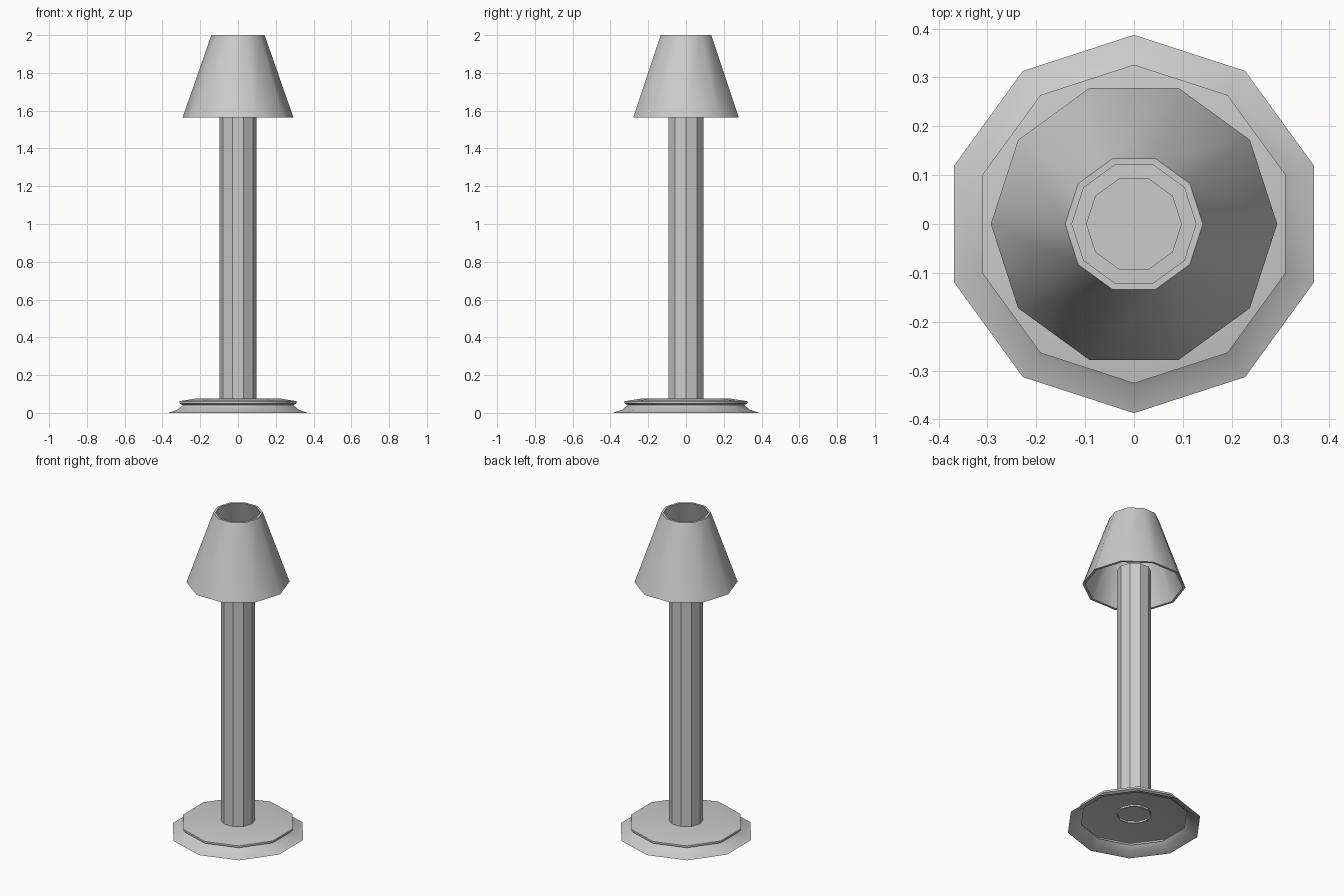
import bpy, bmesh, math

if "Cube" in bpy.data.objects:
    bpy.data.objects.remove(bpy.data.objects["Cube"])


def lathe(name, profile, start, closed=False, cap_end=False, smooth=None, sides=10):
    """Revolve (radius, z) points into a ten-sided surface around z."""
    bm = bmesh.new()
    rings = []
    for r, z in profile:
        angles = [start + i * math.tau / sides for i in range(sides)]
        rings.append([bm.verts.new((r * math.cos(a), r * math.sin(a), z)) for a in angles])
    pairs = list(zip(rings, rings[1:]))
    if closed:
        pairs.append((rings[-1], rings[0]))
    for low, high in pairs:
        for i in range(sides):
            j = (i + 1) % sides
            bm.faces.new((low[i], low[j], high[j], high[i]))
    if cap_end:
        bm.faces.new(rings[-1])
    mesh = bpy.data.meshes.new(name)
    bm.to_mesh(mesh)
    bm.free()
    obj = bpy.data.objects.new(name, mesh)
    bpy.context.collection.objects.link(obj)
    if smooth:
        bpy.ops.object.select_all(action='DESELECT')
        obj.select_set(True)
        bpy.context.view_layer.objects.active = obj
        bpy.ops.object.shade_smooth_by_angle(angle=math.radians(smooth))
    return obj


# Stepped base: thin shell, open underneath, corner towards the front
lathe("base", [(0.387, 0), (0.335, 0.018), (0.308, 0.042), (0.326, 0.05),
               (0.326, 0.062), (0.24, 0.075)],
      math.pi / 2, cap_end=True, smooth=40)

# Faceted pole, poking slightly through the base and ending inside the shade
lathe("pole", [(0.098, 0.063), (0.098, 1.66)], 0, cap_end=True)

# Tapered lampshade with wall thickness, open at both ends
lathe("shade", [(0.293, 1.565), (0.141, 2.0), (0.127, 2.0), (0.278, 1.565)],
      0, closed=True, smooth=40)
